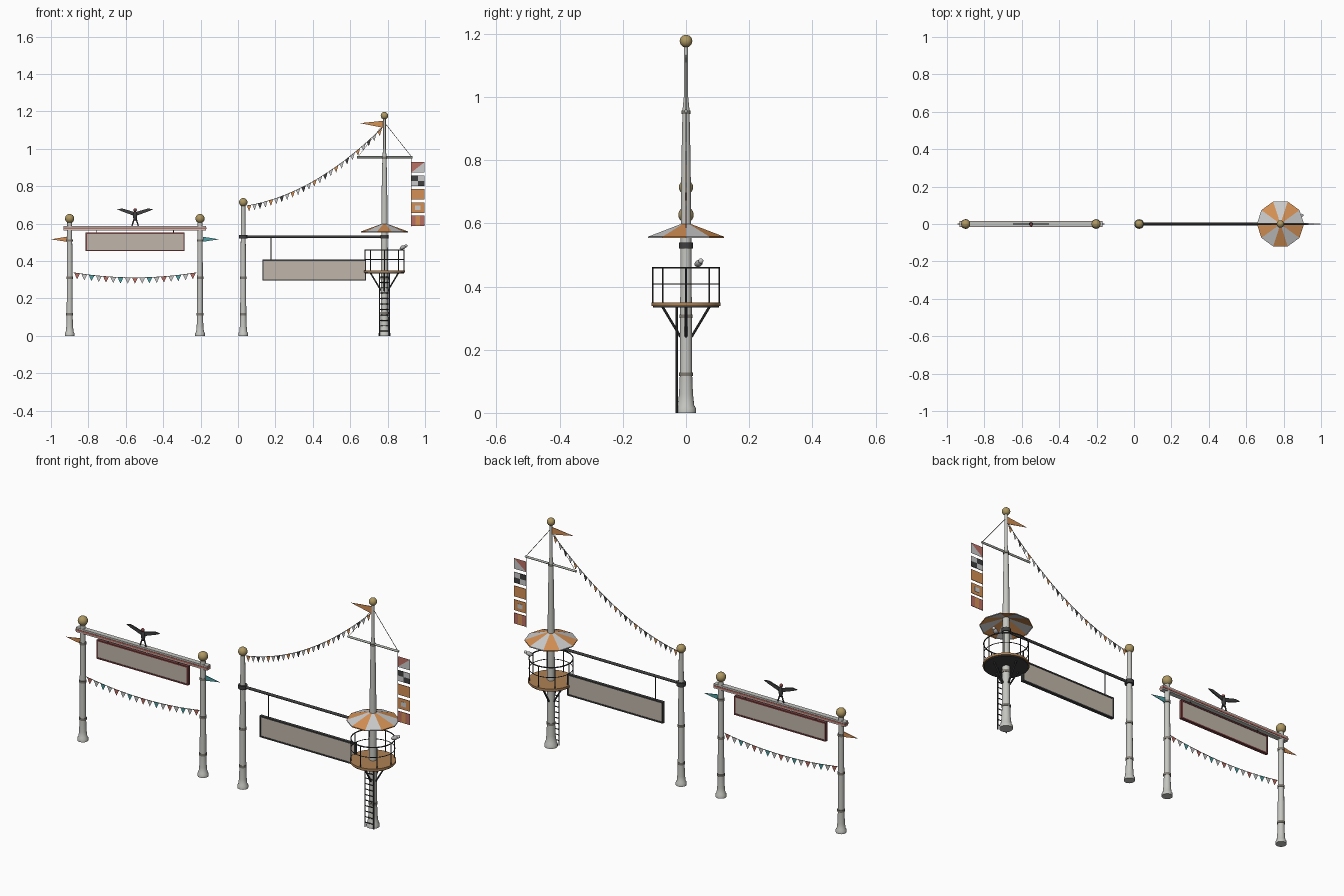
import bpy, math
from mathutils import Vector
from math import sin, cos, pi, radians

if "Cube" in bpy.data.objects:
    bpy.data.objects.remove(bpy.data.objects["Cube"])

COL = dict(stone=(.56, .56, .53), gold=(.42, .31, .12), iron=(.05, .05, .05), red=(.5, .16, .13),
           white=(.75, .75, .72), orange=(.66, .28, .09), teal=(.08, .35, .37), band=(.22, .2, .17),
           panel=(.53, .47, .4), wood=(.42, .22, .09), maroon=(.2, .05, .05), rope=(.3, .28, .25),
           grey=(.4, .4, .4), yard=(.42, .45, .4))
MATS = {}
for k, c in COL.items():
    MATS[k] = bpy.data.materials.new(k)
    MATS[k].diffuse_color = (*c, 1)


def mesh(name, verts, faces, mats, idx=None):
    me = bpy.data.meshes.new(name)
    me.from_pydata([tuple(v) for v in verts], [], faces)
    for m in mats.split():
        me.materials.append(MATS[m])
    if idx:
        for p, i in zip(me.polygons, idx):
            p.material_index = i
    ob = bpy.data.objects.new(name, me)
    bpy.context.collection.objects.link(ob)
    return ob


def finish(ob, name, mat):
    ob.name = name
    ob.data.materials.append(MATS[mat])
    bpy.ops.object.shade_smooth_by_angle(angle=radians(40))
    return ob


def lathe(name, prof, x, mat, n=20, y=0):
    v = [(x + r * cos(2 * pi * i / n), y + r * sin(2 * pi * i / n), z) for r, z in prof for i in range(n)]
    f = [(k * n + i, k * n + (i + 1) % n, (k + 1) * n + (i + 1) % n, (k + 1) * n + i)
         for k in range(len(prof) - 1) for i in range(n)]
    f += [tuple(reversed(range(n))), tuple(range(len(v) - n, len(v)))]
    ob = mesh(name, v, f, mat)
    bpy.context.view_layer.objects.active = ob
    ob.select_set(True)
    bpy.ops.object.shade_smooth_by_angle(angle=radians(40))
    ob.select_set(False)
    return ob


def ball(name, p, r, mat, scale=(1, 1, 1), rot=(0, 0, 0)):
    bpy.ops.mesh.primitive_uv_sphere_add(segments=20, ring_count=12, radius=r, location=p, rotation=rot)
    bpy.context.object.scale = scale
    return finish(bpy.context.object, name, mat)


def rod(name, a, b, r, mat, n=8):
    a, b = Vector(a), Vector(b)
    d = b - a
    bpy.ops.mesh.primitive_cylinder_add(vertices=n, radius=r, depth=d.length, location=(a + b) / 2,
                                        rotation=d.to_track_quat('Z', 'Y').to_euler())
    return finish(bpy.context.object, name, mat)


def box(name, x0, x1, y0, y1, z0, z1, mat):
    v = [(x, y, z) for x in (x0, x1) for y in (y0, y1) for z in (z0, z1)]
    return mesh(name, v, [(0, 1, 3, 2), (4, 6, 7, 5), (0, 4, 5, 1), (2, 3, 7, 6), (0, 2, 6, 4), (1, 5, 7, 3)], mat)


def ring(name, x, z, R, r, mat):
    bpy.ops.mesh.primitive_torus_add(major_segments=32, minor_segments=6, major_radius=R, minor_radius=r,
                                     location=(x, 0, z))
    return finish(bpy.context.object, name, mat)


def post(name, x, prof, bands, ball_z, ball_r):
    lathe(name, prof, x, 'stone')
    for z, r in bands:
        lathe(name + '_band', [(r, z - .006), (r, z + .006)], x, 'band')
    ball(name + '_ball', (x, 0, ball_z), ball_r, 'gold')


def sign(name, x0, x1, z0, z1, frame):
    w = .007
    box(name + '_panel', x0 + w, x1 - w, -.005, .005, z0 + w, z1 - w, 'panel')
    for a, b, c, d in ((x0, x1, z0, z0 + w), (x0, x1, z1 - w, z1), (x0, x0 + w, z0 + w, z1 - w),
                       (x1 - w, x1, z0 + w, z1 - w)):
        box(name + '_frame', a, b, -.008, .008, c, d, frame)


def bunting(name, a, b, sag, n, colours):
    def at(t):
        p = Vector(a).lerp(Vector(b), t)
        p.z -= 4 * sag * t * (1 - t)
        return p
    for i in range(n):
        rod(name + '_rope', at(i / n), at((i + 1) / n), .0015, 'rope', 5)
        p, q = at((i + .1) / n), at((i + .9) / n)
        tip = (p + q) / 2 - Vector((0, 0, .032))
        mesh(name + '_flag', [p, q, tip], [(0, 1, 2)], colours[i % len(colours)])


def pennant(name, x, tip, z0, z1, tz, mat):
    v = [(x, -.002, z0), (x, -.002, z1), (tip, 0, tz), (x, .002, z0), (x, .002, z1)]
    mesh(name, v, [(0, 1, 2), (4, 3, 2), (0, 3, 4, 1), (0, 2, 3), (1, 4, 2)], mat)


# Left gate: posts, beam, sign, bunting, pennants
for x in (-.9, -.203):
    post('left_gate_post', x, [(.026, 0), (.026, .014), (.021, .022), (.018, .05), (.016, .1), (.0145, .4),
         (.013, .605)], [(.115, .0185), (.31, .0175), (.51, .0165)], .627, .0245)
box('left_gate_beam', -.932, -.17, -.013, .013, .564, .588, 'stone')
box('left_gate_beam_stripe', -.933, -.169, -.015, .015, .571, .58, 'red')
sign('left_sign', -.815, -.285, .453, .552, 'maroon')
for x in (-.755, -.345):
    rod('left_sign_hanger', (x, 0, .55), (x, 0, .57), .002, 'iron')
bunting('left_bunting', (-.88, 0, .338), (-.222, 0, .338), .027, 17, ['red', 'white', 'teal', 'white'])
pennant('left_pennant', -.915, -1.0, .503, .53, .516, 'orange')
pennant('right_pennant', -.188, -.1, .503, .53, .516, 'teal')

# Bird with spread wings on the beam
ball('bird_body', (-.55, 0, .642), .014, 'iron', (.8, .7, 2))
ball('bird_head', (-.55, -.004, .673), .009, 'maroon')
for s in (-1, 1):
    rod('bird_leg', (-.55 + s * .004, 0, .63), (-.55 + s * .017, 0, .588), .0035, 'iron')
    pts = [(.004, .662), (.045, .674), (.07, .681), (.096, .677), (.075, .667), (.05, .658), (.006, .642)]
    wing = mesh('bird_wing', [(-.55 + s * x, 0, z) for x, z in pts], [tuple(range(7))], 'iron')
    wing.modifiers.new('thick', 'SOLIDIFY').thickness = .006
    wing.modifiers['thick'].offset = 0

# Right gate: short post, tall mast, crossbar, sign
M = .783
post('short_post', .028, [(.026, 0), (.026, .014), (.021, .022), (.0185, .05), (.0165, .1), (.0145, .4),
     (.011, .7)], [(.115, .0185), (.31, .0175)], .714, .0225)
post('mast', M, [(.032, 0), (.032, .014), (.026, .024), (.022, .06), (.0195, .12), (.0175, .5), (.0145, .8),
     (.011, .96), (.007, 1.0), (.007, 1.16)], [(.122, .022), (.306, .021), (.952, .014)], 1.177, .02)
rod('crossbar', (.028, 0, .53), (M, 0, .53), .007, 'iron', 12)
for x in (.028, M):
    lathe('crossbar_collar', [(.022, .52), (.022, .54)], x, 'iron')
sign('right_sign', .13, .685, .295, .407, 'iron')
rod('right_sign_hanger', (.177, 0, .405), (.177, 0, .53), .002, 'iron')
bunting('right_bunting', (.045, 0, .695), (M - .01, 0, 1.115), .075, 25, ['orange', 'white', 'iron', 'white'])

# Lookout platform with railing and braces
lathe('platform_floor', [(.11, .339), (.11, .35)], M, 'wood', 32)
lathe('platform_underside', [(.105, .334), (.105, .339)], M, 'iron', 32)
ring('top_rail', M, .46, .105, .003, 'iron')
ring('middle_rail', M, .408, .105, .0018, 'iron')
for i in range(8):
    x, y = M + .105 * cos(i * pi / 4), .105 * sin(i * pi / 4)
    rod('rail_post', (x, y, .345), (x, y, .46), .0025, 'iron')
for i in range(4):
    c, s = cos(i * pi / 2), sin(i * pi / 2)
    rod('platform_brace', (M + .075 * c, .075 * s, .337), (M + .017 * c, .017 * s, .24), .004, 'iron')

# Ladder
for s in (-1, 1):
    rod('ladder_rail', (M + s * .026, -.029, 0), (M + s * .026, -.029, .34), .0035, 'iron')
for i in range(11):
    z = .025 + i * .029
    rod('ladder_rung', (M - .026, -.029, z), (M + .026, -.029, z), .0025, 'iron')

# Striped canopy of ten panels
n = 10
rim = [(M + .126 * cos(2 * pi * i / n), .126 * sin(2 * pi * i / n), z) for z in (.558, .553) for i in range(n)]
faces = [(i, (i + 1) % n, 2 * n) for i in range(n)] + [(i, n + i, n + (i + 1) % n, (i + 1) % n) for i in range(n)]
canopy = mesh('canopy', rim + [(M, 0, .604)], faces, 'white orange', [i % 2 for i in range(n)] * 2)
canopy.modifiers.new('thick', 'SOLIDIFY').thickness = .002

# Small bird on the railing
ball('perched_bird_body', (M + .098, .04, .473), .012, 'grey', (1.5, 1, .85), (0, radians(-20), radians(25)))
ball('perched_bird_head', (M + .115, .047, .481), .008, 'white')

# Yard, stay, pennant and signal flags
rod('yard', (.637, 0, .955), (.932, 0, .955), .0055, 'yard', 10)
rod('yard_stay', (.93, 0, .955), (M, 0, 1.14), .0015, 'rope', 5)
rod('yard_stay', (.64, 0, .955), (M, 0, 1.14), .001, 'rope', 5)
rod('halyard', (.926, 0, .955), (.926, 0, .585), .0012, 'rope', 5)
pennant('mast_pennant', M - .006, .652, 1.112, 1.15, 1.137, 'orange')


def panel(name, x0, x1, z0, z1, mat, t=.0015):
    box(name, x0, x1, -t, t, z0, z1, mat)


X0, X1, H = .926, .998, .056
xm = (X0 + X1) / 2
Z = [.873, .801, .729, .657, .587]
mesh('diagonal_flag', [(X0, 0, Z[0]), (X1, 0, Z[0]), (X1, 0, Z[0] + H), (X0, 0, Z[0] + H)],
     [(0, 1, 2), (0, 2, 3)], 'white red', [0, 1])
for i in (0, 1):
    for j in (0, 1):
        x, z = X0 + i * .036, Z[1] + j * H / 2
        panel('checker_flag', x, x + .036, z, z + H / 2, 'white' if i == j else 'iron')
panel('plain_flag', X0, X1, Z[2], Z[2] + H, 'orange')
panel('bordered_flag', X0, X1, Z[3], Z[3] + H, 'orange')
panel('bordered_flag_centre', xm - .015, xm + .015, Z[3] + .016, Z[3] + H - .016, 'white', .0025)
for i, c in enumerate(('red', 'orange', 'red')):
    panel('striped_flag', X0 + i * .024, X0 + (i + 1) * .024, Z[4], Z[4] + H, c)

for m in bpy.data.materials:
    if m.users and not m.is_grease_pencil:
        m.use_nodes = True
        m.node_tree.nodes["Principled BSDF"].inputs["Base Color"].default_value = m.diffuse_color
